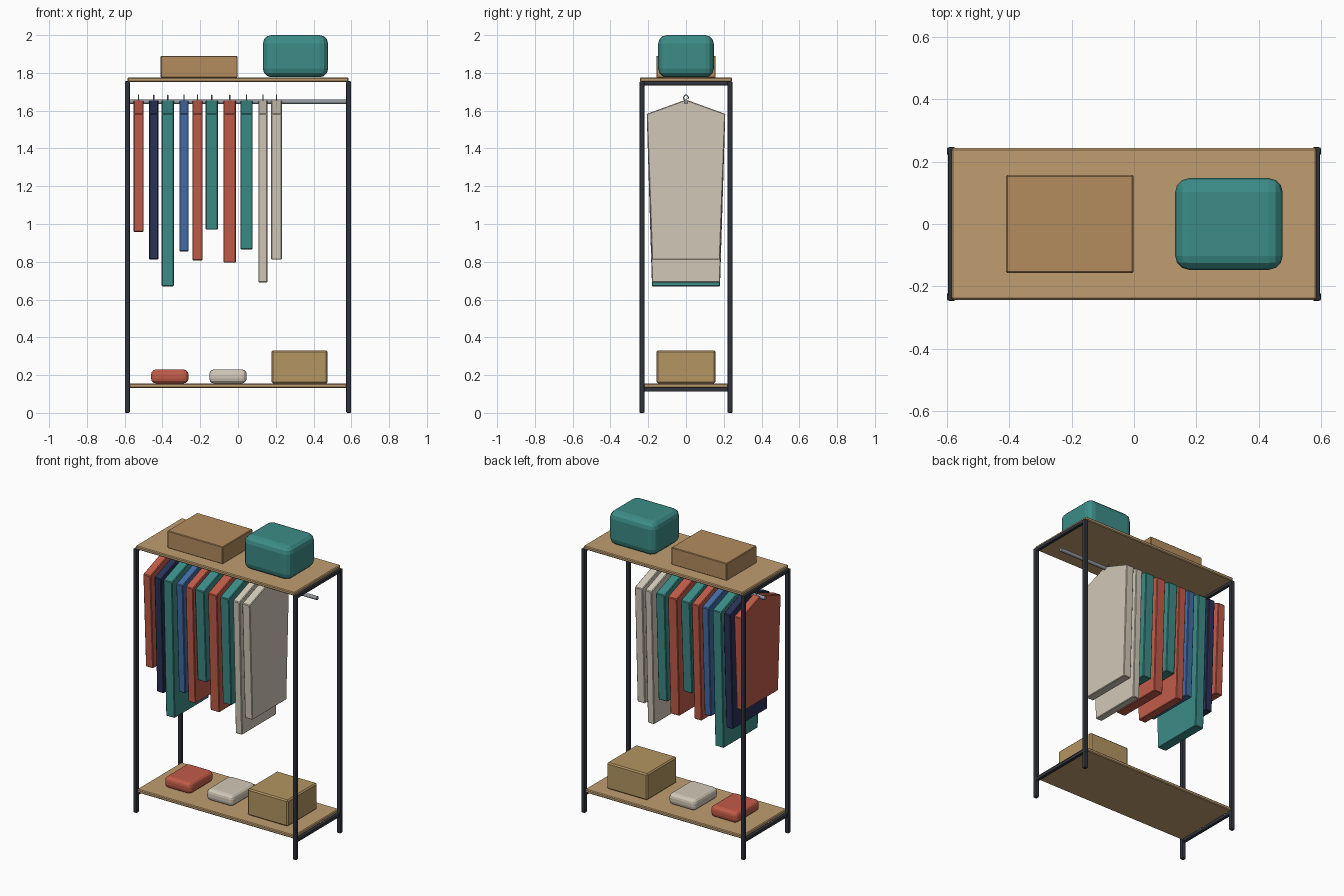
import bpy, bmesh, math

if "Cube" in bpy.data.objects:
    bpy.data.objects.remove(bpy.data.objects["Cube"])


def mat(name, rgb):
    m = bpy.data.materials.new(name)
    m.diffuse_color = [(c / 255) ** 2.2 for c in rgb] + [1]
    m.use_nodes = True
    m.node_tree.nodes["Principled BSDF"].inputs["Base Color"].default_value = m.diffuse_color
    return m


FRAME = mat("dark_metal", (52, 55, 62))
STEEL = mat("steel", (145, 150, 157))
WOOD = mat("wood", (190, 156, 112))
CARD = mat("cardboard", (178, 139, 94))
STRAW = mat("straw", (178, 148, 98))
RED = mat("red", (192, 92, 74))
NAVY = mat("navy", (46, 54, 88))
BLUE = mat("blue", (68, 108, 164))
TEAL = mat("teal", (62, 139, 134))
CREAM = mat("cream", (208, 199, 182))


def finish(bm, name, material, bevel=0, segments=1):
    bmesh.ops.recalc_face_normals(bm, faces=bm.faces)
    if bevel:
        bmesh.ops.bevel(bm, geom=bm.edges[:], offset=bevel, segments=segments,
                        profile=0.5, affect='EDGES')
    me = bpy.data.meshes.new(name)
    bm.to_mesh(me)
    bm.free()
    me.materials.append(material)
    ob = bpy.data.objects.new(name, me)
    bpy.context.collection.objects.link(ob)
    return ob


def box(name, x, y, z, material, bevel=0.004, segments=1):
    """Box from (min, max) ranges on each axis."""
    bm = bmesh.new()
    bmesh.ops.create_cube(bm, size=1)
    for v in bm.verts:
        v.co = [(r[0] + r[1]) / 2 + c * (r[1] - r[0]) for c, r in zip(v.co, (x, y, z))]
    return finish(bm, name, material, bevel, segments)


def tube(name, points, radius, material):
    cu = bpy.data.curves.new(name, 'CURVE')
    cu.dimensions = '3D'
    cu.bevel_depth = radius
    cu.bevel_resolution = 2
    cu.use_fill_caps = True
    sp = cu.splines.new('POLY')
    sp.points.add(len(points) - 1)
    for p, co in zip(sp.points, points):
        p.co = (*co, 1)
    cu.materials.append(material)
    ob = bpy.data.objects.new(name, cu)
    bpy.context.collection.objects.link(ob)
    return ob


# End frames: posts and cross rails
for side, sx in (("left", -1), ("right", 1)):
    cx = sx * 0.586
    for end, sy in (("front", -1), ("back", 1)):
        cy = sy * 0.233
        box(f"{side}_{end}_post", (cx - .0135, cx + .0135), (cy - .0135, cy + .0135),
            (0, 1.755), FRAME, 0.006, 2)
    for level, z in (("upper", 1.745), ("lower", 0.124)):
        box(f"{side}_{level}_rail", (cx - .011, cx + .011), (-.233, .233),
            (z - .011, z + .011), FRAME, 0.004, 2)

# Shelves
box("top_shelf", (-.585, .585), (-.243, .243), (1.753, 1.776), WOOD, 0.005)
box("bottom_shelf", (-.58, .58), (-.235, .235), (0.133, 0.156), WOOD, 0.005)

# Hanging rod
tube("hanging_rod", [(-.585, 0, 1.647), (.585, 0, 1.647)], 0.0125, STEEL)

# Garments: centre x, width, hem height, colour
garments = [(-.526, .054, .958, RED), (-.446, .050, .813, NAVY), (-.372, .064, .670, TEAL),
            (-.286, .048, .855, BLUE), (-.214, .054, .808, RED), (-.139, .066, .970, TEAL),
            (-.044, .066, .796, RED), (.045, .064, .866, TEAL), (.132, .048, .691, CREAM),
            (.204, .056, .811, CREAM)]
for i, (x, w, hem, colour) in enumerate(garments, 1):
    profile = [(-.18, hem), (.18, hem), (.208, 1.583), (.012, 1.654), (-.012, 1.654), (-.208, 1.583)]
    bm = bmesh.new()
    f = bm.faces.new([bm.verts.new((x - w / 2, y, z)) for y, z in profile])
    ext = bmesh.ops.extrude_face_region(bm, geom=[f])
    for v in ext["geom"]:
        if isinstance(v, bmesh.types.BMVert):
            v.co.x += w
    finish(bm, f"garment_{i}", colour, 0.004)
    # Hanger hook over the rod
    arc = [math.radians(a) for a in range(-30, 211, 30)]
    tube(f"hanger_hook_{i}", [(x, .0125 * math.cos(a), 1.668 + .0145 * math.sin(a)) for a in arc]
         + [(x, 0, 1.645)], 0.003, STEEL)

# Storage on the top shelf
box("storage_box", (-.41, -.002), (-.157, .157), (1.775, 1.89), CARD, 0.004)
box("soft_bag", (.132, .477), (-.147, .147), (1.777, 2.0), TEAL, 0.045, 3)

# Items on the bottom shelf
box("folded_red_sweater", (-.46, -.262), (-.125, .125), (.156, .23), RED, 0.026, 3)
box("folded_cream_sweater", (-.152, .046), (-.125, .125), (.156, .23), CREAM, 0.026, 3)
box("basket_box", (.177, .475), (-.156, .156), (.156, .331), STRAW, 0.008)
